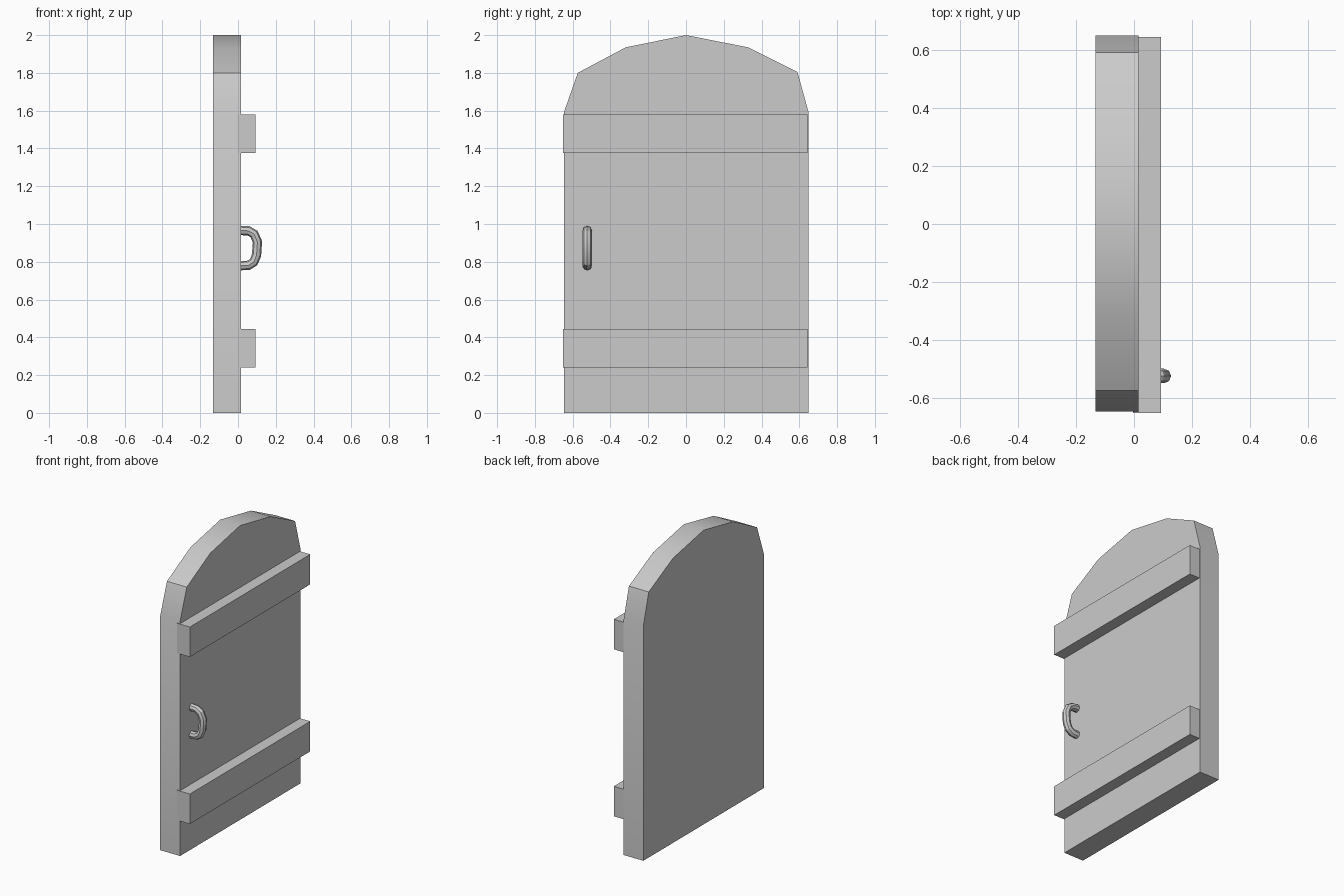
import bpy, bmesh
from math import radians

if "Cube" in bpy.data.objects:
    bpy.data.objects.remove(bpy.data.objects["Cube"])


def finish(obj):
    bpy.ops.object.select_all(action='DESELECT')
    obj.select_set(True)
    bpy.context.view_layer.objects.active = obj
    if obj.type == 'CURVE':
        bpy.ops.object.convert(target='MESH')
    bpy.ops.object.shade_smooth_by_angle(angle=radians(30))


def prism(name, profile, x0, x1):
    """Extrude a (y, z) profile from x0 to x1."""
    bm = bmesh.new()
    face = bm.faces.new([bm.verts.new((x0, y, z)) for y, z in profile])
    ext = bmesh.ops.extrude_face_region(bm, geom=[face], use_keep_orig=True)
    verts = [v for v in ext['geom'] if isinstance(v, bmesh.types.BMVert)]
    bmesh.ops.translate(bm, verts=verts, vec=(x1 - x0, 0, 0))
    bmesh.ops.recalc_face_normals(bm, faces=bm.faces)
    mesh = bpy.data.meshes.new(name)
    bm.to_mesh(mesh)
    bm.free()
    obj = bpy.data.objects.new(name, mesh)
    bpy.context.collection.objects.link(obj)
    finish(obj)


# Arched door panel
prism("door_panel", [(-0.645, 0), (0.648, 0), (0.648, 1.595), (0.59, 1.805),
                     (0.33, 1.935), (0, 2), (-0.32, 1.935),
                     (-0.573, 1.80), (-0.645, 1.595)], -0.133, 0.016)

# Two horizontal battens
for name, z0 in (("lower_batten", 0.24), ("upper_batten", 1.375)):
    z1 = z0 + 0.204
    prism(name, [(-0.65, z0), (0.643, z0), (0.643, z1), (-0.65, z1)],
          -0.003, 0.093)

# Bent tube pull handle
path = [(0.0, 0.966), (0.055, 0.964), (0.085, 0.947), (0.103, 0.905),
        (0.098, 0.835), (0.083, 0.798), (0.055, 0.781), (0.0, 0.779)]
curve = bpy.data.curves.new("handle", 'CURVE')
curve.dimensions = '3D'
curve.bevel_depth = 0.025
curve.bevel_resolution = 2
curve.use_fill_caps = True
spline = curve.splines.new('POLY')
spline.points.add(len(path) - 1)
for point, (x, z) in zip(spline.points, path):
    point.co = (x, -0.523, z, 1)
handle = bpy.data.objects.new("handle", curve)
bpy.context.collection.objects.link(handle)
finish(handle)
